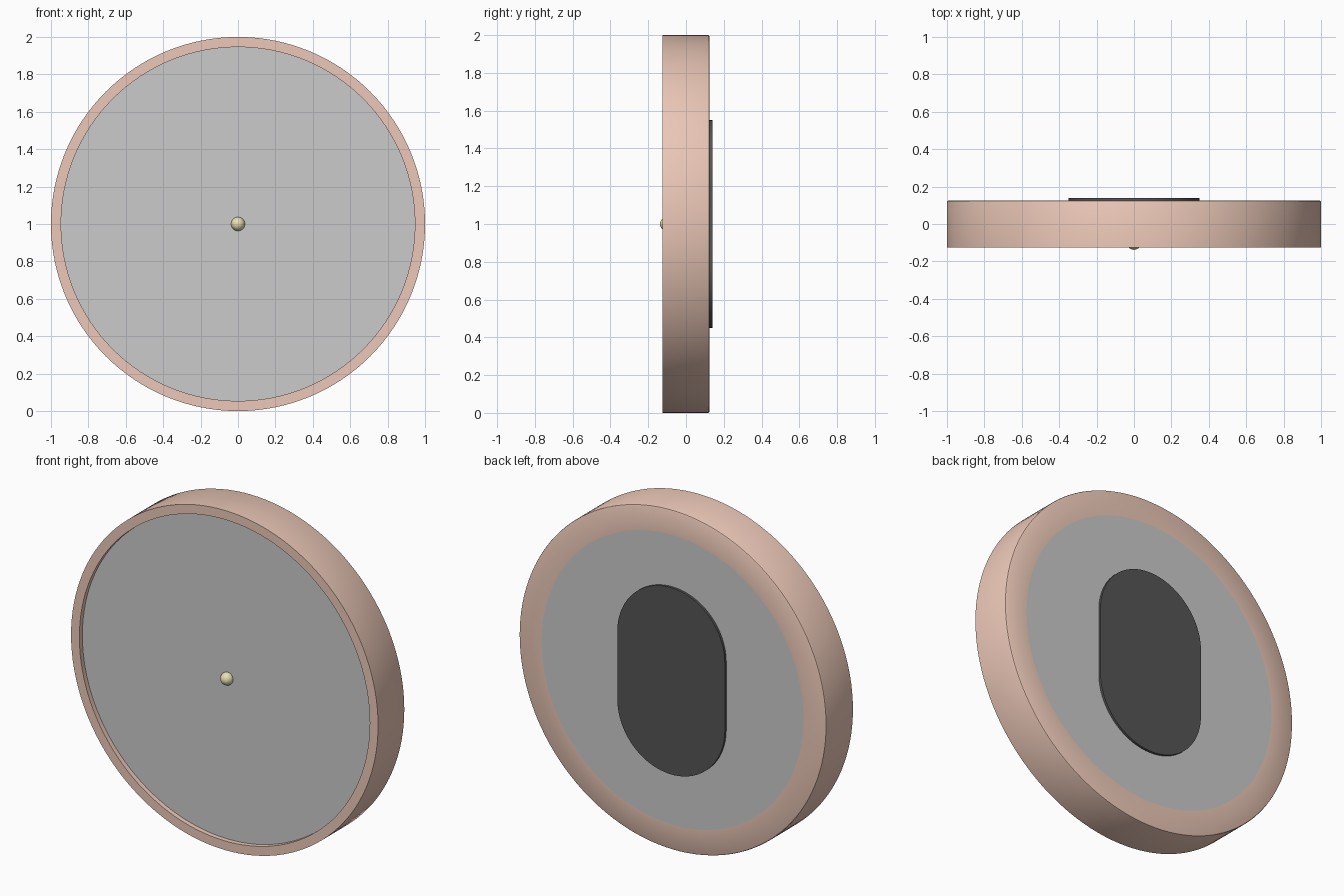
import bpy, bmesh, math
from mathutils import Matrix

if "Cube" in bpy.data.objects:
    bpy.data.objects.remove(bpy.data.objects["Cube"])

SEG = 128
CZ = 1.0  # height of the disc axis


def material(name, rgb):
    m = bpy.data.materials.new(name)
    m.diffuse_color = (*rgb, 1)
    m.use_nodes = True
    m.node_tree.nodes["Principled BSDF"].inputs["Base Color"].default_value = m.diffuse_color
    return m


def finish(name, bm, mat=None):
    bmesh.ops.remove_doubles(bm, verts=bm.verts, dist=1e-5)
    me = bpy.data.meshes.new(name)
    bm.to_mesh(me)
    bm.free()
    ob = bpy.data.objects.new(name, me)
    bpy.context.collection.objects.link(ob)
    if mat:
        me.materials.append(mat)
    bpy.ops.object.select_all(action='DESELECT')
    ob.select_set(True)
    bpy.context.view_layer.objects.active = ob
    bpy.ops.object.shade_smooth_by_angle(angle=math.radians(35))
    return ob


def lathe(name, profile, mat=None):
    """Spin (radius, y) points round the y axis through the centre."""
    bm = bmesh.new()
    vs = [bm.verts.new((r, y, CZ)) for r, y in profile]
    es = [bm.edges.new(p) for p in zip(vs, vs[1:])]
    bmesh.ops.spin(bm, geom=vs + es, cent=(0, 0, CZ), axis=(0, 1, 0),
                   angle=math.tau, steps=SEG, use_merge=True)
    bmesh.ops.recalc_face_normals(bm, faces=bm.faces)
    return finish(name, bm, mat)


def plate(name, outline, y0, y1, mat=None):
    """Extrude an (x, z) outline from y0 to y1."""
    bm = bmesh.new()
    f = bm.faces.new([bm.verts.new((x, y0, z)) for x, z in outline])
    if y1 != y0:
        ext = bmesh.ops.extrude_face_region(bm, geom=[f])['geom']
        bmesh.ops.translate(bm, vec=(0, y1 - y0, 0),
                            verts=[v for v in ext if isinstance(v, bmesh.types.BMVert)])
        bmesh.ops.recalc_face_normals(bm, faces=bm.faces)
    return finish(name, bm, mat)


def circle(r, sign):
    return [(r * math.cos(sign * math.tau * i / SEG),
             CZ + r * math.sin(sign * math.tau * i / SEG)) for i in range(SEG)]


tan = material("tan_rim", (0.84, 0.58, 0.48))
black = material("dark_pad", (0.09, 0.09, 0.09))
brass = material("pale_brass", (0.8, 0.74, 0.45))

# Rim: recessed front lip, outer wall, softened back edge, back ring
lathe("rim", [(0.946, -0.097), (0.946, -0.125), (1.0, -0.125), (1.0, 0.117),
              (0.998, 0.122), (0.992, 0.125), (0.853, 0.125)], tan)

# Grey front face and flush back panel
plate("front_face", circle(0.946, 1), -0.097, -0.097)
plate("back_panel", circle(0.853, -1), 0.125, 0.125)

# Capsule-shaped pad on the back
N = 48
pad = []
for base, cz in ((0, CZ + 0.2), (math.pi, CZ - 0.2)):
    for i in range(N + 1):
        a = base + math.pi * i / N
        pad.append((0.35 * math.cos(a), cz + 0.35 * math.sin(a)))
plate("back_pad", pad, 0.125, 0.139, black)

# Small round knob in the middle of the face
bm = bmesh.new()
bmesh.ops.create_uvsphere(bm, u_segments=32, v_segments=16, radius=0.037,
                          matrix=Matrix.Translation((0, -0.101, CZ))
                          @ Matrix.Rotation(math.pi / 2, 4, 'X'))
finish("centre_knob", bm, brass)
